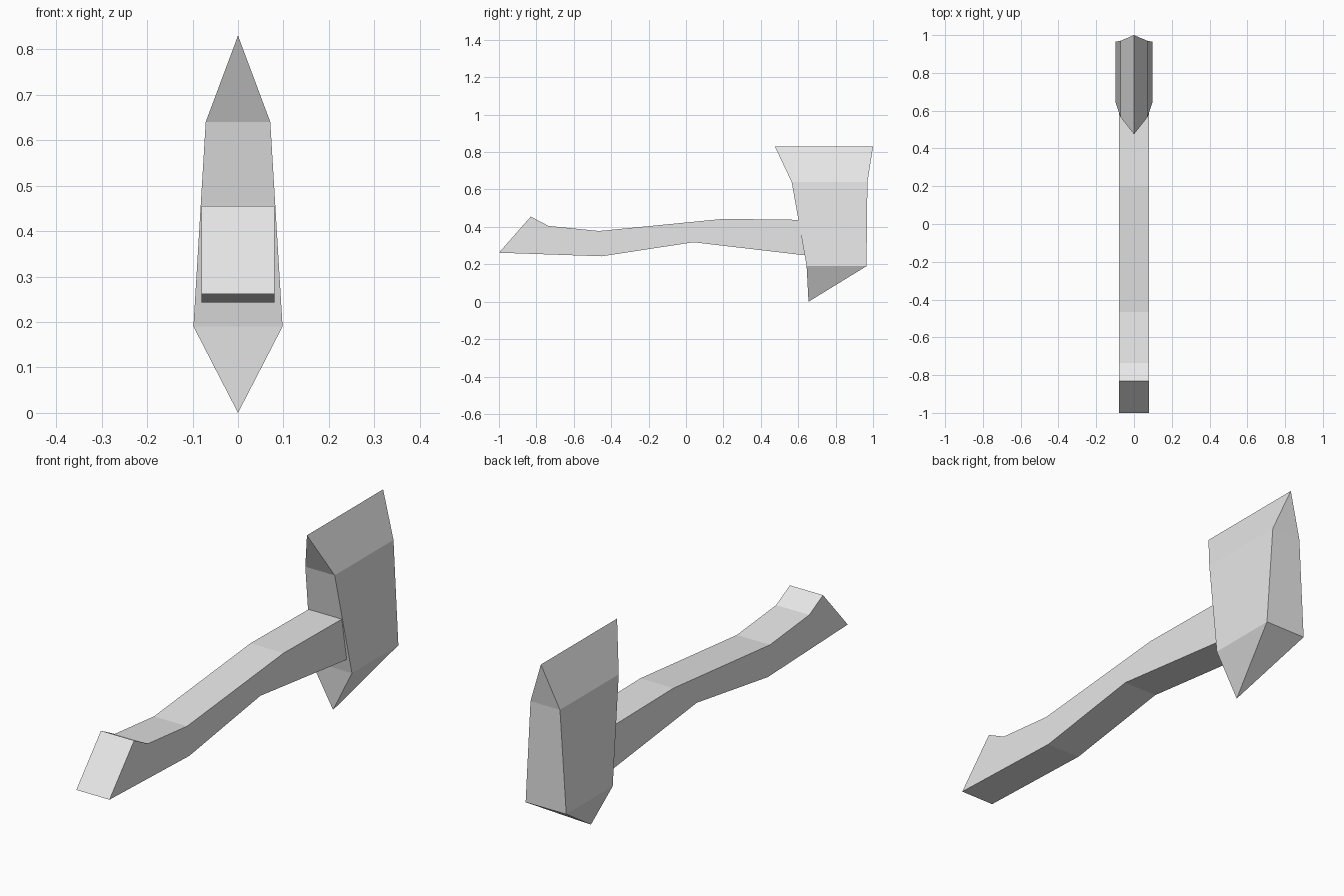
import bpy
import bmesh

cube = bpy.data.objects.get("Cube")
if cube:
    bpy.data.objects.remove(cube, do_unlink=True)

# Single plain grey material
grey = bpy.data.materials.new("light_grey")
grey.use_nodes = True
colour = (0.8, 0.8, 0.8, 1.0)
grey.diffuse_color = colour
grey.node_tree.nodes["Principled BSDF"].inputs["Base Color"].default_value = colour


def finish(name, bm):
    """Turn a bmesh into a flat shaded object."""
    bmesh.ops.recalc_face_normals(bm, faces=bm.faces)
    mesh = bpy.data.meshes.new(name)
    bm.to_mesh(mesh)
    bm.free()
    mesh.materials.append(grey)
    obj = bpy.data.objects.new(name, mesh)
    bpy.context.collection.objects.link(obj)
    return obj


# Handle: matching top and bottom outlines (y, z), swept across the width
half_width = 0.08
top = [(-0.83, 0.455), (-0.735, 0.405), (-0.465, 0.378), (0.2, 0.443), (0.66, 0.437)]
bottom = [(0.66, 0.248), (0.62, 0.25), (0.04, 0.318), (-0.45, 0.243), (-1.0, 0.262)]
bm = bmesh.new()
side = bm.faces.new([bm.verts.new((-half_width, y, z)) for y, z in top + bottom])
swept = bmesh.ops.extrude_face_region(bm, geom=[side], use_keep_orig=True)
moved = [v for v in swept["geom"] if isinstance(v, bmesh.types.BMVert)]
bmesh.ops.translate(bm, verts=moved, vec=(2 * half_width, 0, 0))
finish("handle", bm)

# Head: stacked sections (z, half width, front y, back y), a ridge above
# and a point below, wrapped in a convex skin
sections = [
    (0.83, 0.0, 0.475, 1.0),
    (0.64, 0.071, 0.565, 0.97),
    (0.19, 0.098, 0.645, 0.965),
    (0.0, 0.0, 0.655, 0.655),
]
bm = bmesh.new()
rings = []
for z, w, front, back in sections:
    corners = [(-w, front, z), (w, front, z), (w, back, z), (-w, back, z)]
    rings.append([bm.verts.new(c) for c in corners])
for upper, lower in zip(rings, rings[1:]):
    for i in range(4):
        j = (i + 1) % 4
        bm.faces.new((upper[i], upper[j], lower[j], lower[i]))
bmesh.ops.remove_doubles(bm, verts=bm.verts, dist=0.0001)
finish("axe_head", bm)
